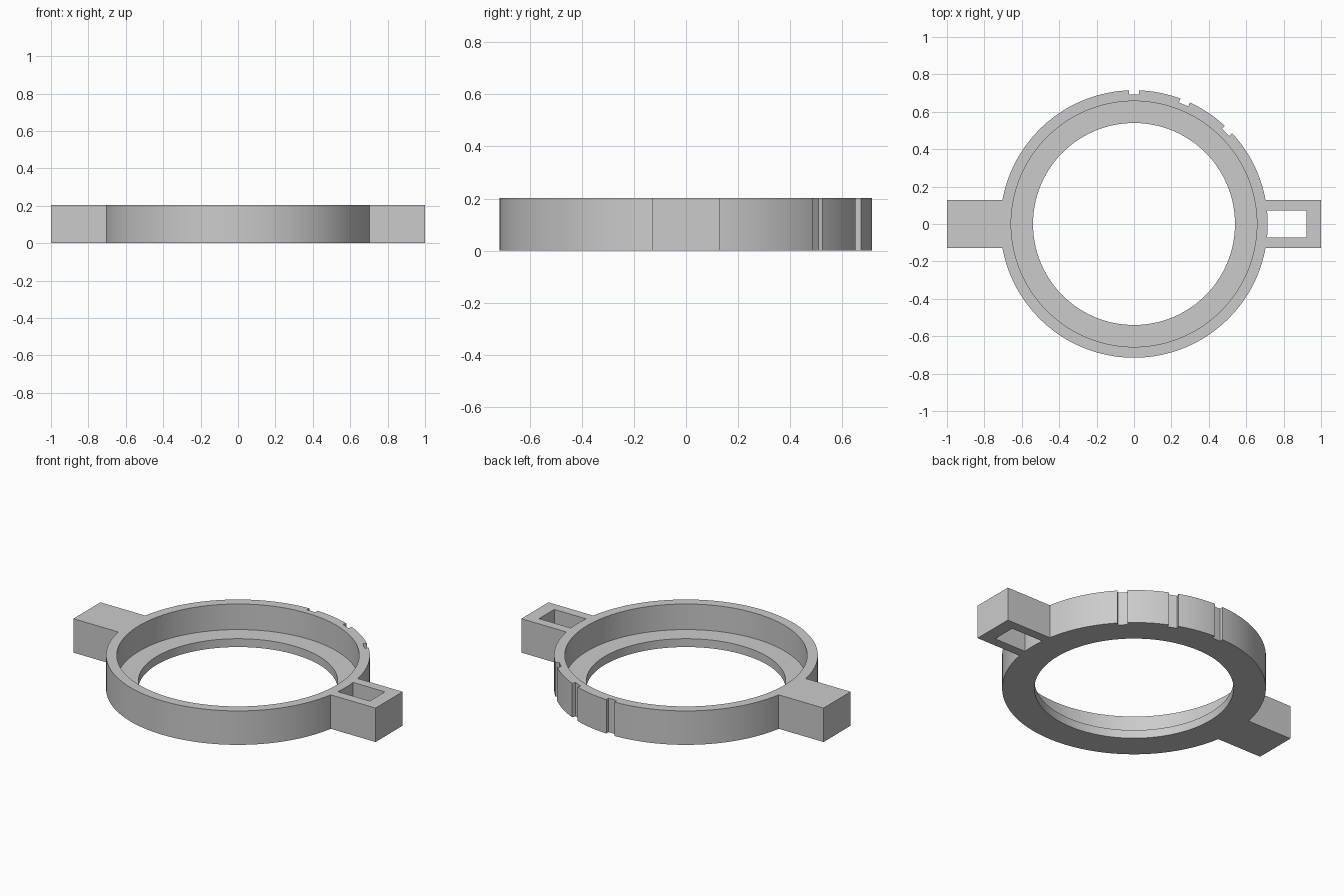
import bpy, bmesh, math
from mathutils import Matrix

HEIGHT = 0.203
OUTER, BORE, LIP = 0.715, 0.657, 0.54
LEDGE = 0.05
SEGMENTS = 128

cube = bpy.data.objects.get("Cube")
if cube:
    bpy.data.objects.remove(cube, do_unlink=True)

grey = bpy.data.materials.new("light_grey")
grey.use_nodes = True
grey.diffuse_color = (0.6, 0.6, 0.6, 1)
grey.node_tree.nodes["Principled BSDF"].inputs["Base Color"].default_value = (0.6, 0.6, 0.6, 1)


def add_object(name, bm):
    bmesh.ops.recalc_face_normals(bm, faces=bm.faces)
    mesh = bpy.data.meshes.new(name)
    bm.to_mesh(mesh)
    bm.free()
    mesh.materials.append(grey)
    obj = bpy.data.objects.new(name, mesh)
    bpy.context.collection.objects.link(obj)
    return obj


def box(name, x0, x1, half_width, z0, z1, angle=0):
    """Box running outward from x0 to x1, turned about the ring axis."""
    bm = bmesh.new()
    bmesh.ops.create_cube(bm, size=1)
    place = (Matrix.Rotation(angle, 4, "Z")
             @ Matrix.Translation(((x0 + x1) / 2, 0, (z0 + z1) / 2))
             @ Matrix.Diagonal((x1 - x0, 2 * half_width, z1 - z0, 1)))
    bm.transform(place)
    return add_object(name, bm)


def combine(target, other, operation):
    mod = target.modifiers.new(operation.title(), "BOOLEAN")
    mod.operation = operation
    mod.solver = "EXACT"
    mod.object = other
    bpy.context.view_layer.objects.active = target
    bpy.ops.object.modifier_apply(modifier=mod.name)
    bpy.data.objects.remove(other, do_unlink=True)


# Ring with a stepped bore, turned from its cross-section
profile = [(LIP, 0), (OUTER, 0), (OUTER, HEIGHT), (BORE, HEIGHT), (BORE, LEDGE), (LIP, LEDGE)]
bm = bmesh.new()
loops = []
for i in range(SEGMENTS):
    a = math.tau * i / SEGMENTS
    loops.append([bm.verts.new((r * math.cos(a), r * math.sin(a), z)) for r, z in profile])
for i, here in enumerate(loops):
    ahead = loops[(i + 1) % SEGMENTS]
    for j in range(len(profile)):
        k = (j + 1) % len(profile)
        bm.faces.new((here[j], ahead[j], ahead[k], here[k]))
ring = add_object("mounting_ring", bm)

# Slotted side lugs, their slots ending against the ring wall
for side, angle in (("left", 0), ("right", math.pi)):
    lug = box(side + "_lug", 0.68, 1.0, 0.128, 0, HEIGHT, angle)
    slot = box(side + "_slot", 0.6, 0.922, 0.072, -0.1, 0.4, angle)
    combine(lug, slot, "DIFFERENCE")
    combine(ring, lug, "UNION")

# Index notches around the back rim
for degrees in (45, 67.5, 90, 112.5):
    notch = box("notch", 0.692, 0.8, 0.0275, -0.1, 0.4, math.radians(degrees))
    combine(ring, notch, "DIFFERENCE")

# Smooth round walls with crisp edges
bpy.ops.object.select_all(action="DESELECT")
ring.select_set(True)
bpy.context.view_layer.objects.active = ring
bpy.ops.object.shade_smooth_by_angle(angle=math.radians(30))
